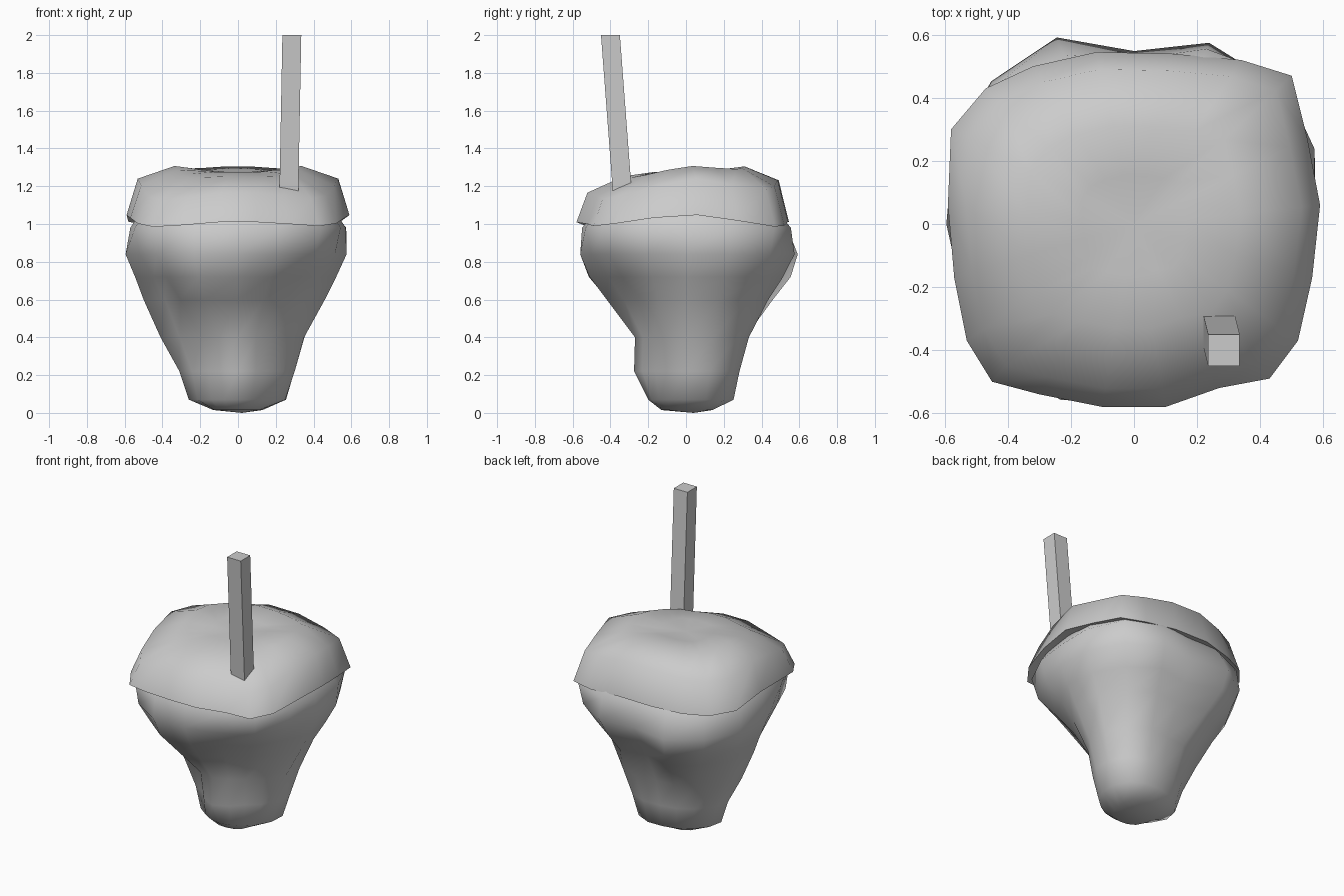
import bpy, bmesh, math
from mathutils import Vector

if "Cube" in bpy.data.objects:
    bpy.data.objects.remove(bpy.data.objects["Cube"])


def make_object(name, rings, bottom, top, smooth=True):
    """Skin a stack of rings and close both ends with fans."""
    bm = bmesh.new()
    loops = [[bm.verts.new(p) for p in r] for r in rings]
    n = len(loops[0])
    for a, b in zip(loops, loops[1:]):
        for i in range(n):
            j = (i + 1) % n
            bm.faces.new((a[i], a[j], b[j], b[i]))
    lo, hi = bm.verts.new(bottom), bm.verts.new(top)
    for i in range(n):
        j = (i + 1) % n
        bm.faces.new((loops[0][j], loops[0][i], lo))
        bm.faces.new((loops[-1][i], loops[-1][j], hi))
    bmesh.ops.recalc_face_normals(bm, faces=bm.faces)
    me = bpy.data.meshes.new(name)
    bm.to_mesh(me)
    bm.free()
    ob = bpy.data.objects.new(name, me)
    bpy.context.collection.objects.link(ob)
    for p in me.polygons:
        p.use_smooth = smooth
    me.set_sharp_from_angle(angle=math.radians(70))
    return ob


# Lumpy body: radii in eight directions (E, NE, N, NW, W, SW, S, SE) per level
levels = [
    (0.015, (.12, .16, .14, .15, .13, .14, .13, .13)),
    (0.07, (.25, .29, .25, .25, .26, .20, .20, .20)),
    (0.22, (.30, .33, .28, .29, .31, .22, .275, .23)),
    (0.40, (.35, .39, .32, .35, .41, .27, .27, .25)),
    (0.60, (.46, .46, .44, .48, .50, .43, .42, .37)),
    (0.72, (.52, .55, .51, .59, .545, .54, .51, .47)),
    (0.84, (.575, .63, .575, .64, .595, .61, .56, .58)),
    (0.98, (.57, .66, .53, .62, .57, .63, .55, .62)),
    (1.12, (.48, .52, .44, .50, .48, .52, .44, .51)),
]
# Extra grooves (-) and ridges (+) on sixteen directions, strongest mid-height
lumps = {3: .03, 4: -.04, 5: .05, 9: -.06, 11: .03, 13: -.04, 15: -.03}


def body_ring(z, r, n=16):
    pts = []
    for k in range(n):
        i = k // 2
        p0, p1, p2, p3 = (r[(i + d) % 8] for d in (-1, 0, 1, 2))
        rad = p1 if k % 2 == 0 else (9 * (p1 + p2) - p0 - p3) / 16
        rad += lumps.get(k, 0) * math.exp(-((z - .70) / .22) ** 2)
        a = 2 * math.pi * k / n
        pts.append((rad * math.cos(a), rad * math.sin(a), z))
    return pts


make_object("body", [body_ring(z, r) for z, r in levels], (0.02, 0.04, 0), (0, 0, 1.13))

# Overhanging cap: rounded-square rim, drooping corners and a lower front
rim = [(.59, .06), (.55, .27), (.50, .47), (.34, .52), (.12, .54), (-.12, .545),
       (-.32, .50), (-.47, .43), (-.58, .30), (-.59, .06), (-.57, -.17), (-.53, -.37),
       (-.45, -.50), (-.30, -.54), (-.10, -.58), (.10, -.58), (.27, -.52),
       (.43, -.49), (.52, -.37), (.565, -.17)]


def cap_ring(scale, z, droop, front=0.0, bow=0.0):
    return [(x * scale, y * scale, z - droop * abs(x * y) * scale ** 2
             + front * min(y * scale, 0) - bow * y * y) for x, y in rim]


make_object("cap", [
    cap_ring(.85, 1.07, .20, 0, .1),
    cap_ring(1.0, 1.055, .20, 0, .1),
    cap_ring(.90, 1.25, .35, .13),
    cap_ring(.57, 1.31, .25, .16),
    cap_ring(.28, 1.285, .10, .05),
], (0, 0, 1.07), (0, 0, 1.27))


# Leaning square stick planted in the cap
def square(cx, cy, z, h=.05):
    return [(cx + sx * h, cy + sy * h, z)
            for sx, sy in ((1, 1), (-1, 1), (-1, -1), (1, -1))]


foot, tip = Vector((.268, -.332, 1.10)), Vector((.285, -.40, 2.0))
make_object("stick", [square(*foot), square(*tip)], foot, tip, smooth=False)
